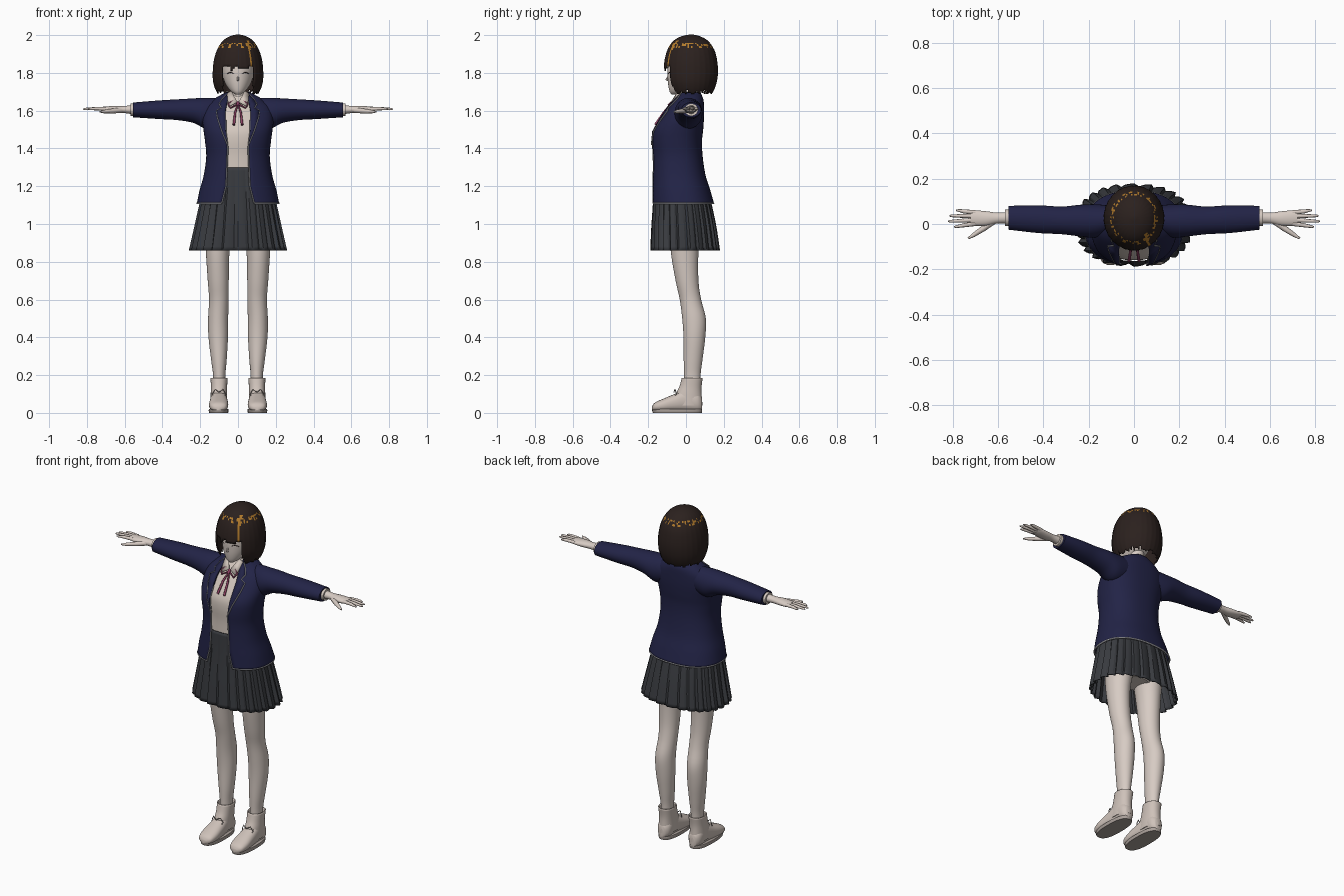
import bpy, bmesh, math, random
from mathutils import Vector

random.seed(4)
if "Cube" in bpy.data.objects:
    bpy.data.objects.remove(bpy.data.objects["Cube"])


def material(name, *rgb):
    m = bpy.data.materials.new(name)
    m.use_nodes = True
    m.diffuse_color = (*rgb, 1)
    m.node_tree.nodes["Principled BSDF"].inputs["Base Color"].default_value = (*rgb, 1)
    return m


SKIN = material("pale skin", .68, .6, .55)
SHIRT = material("cream shirt", .66, .58, .52)
NAVY = material("navy cloth", .016, .017, .062)
GREY = material("charcoal cloth", .042, .045, .052)
HAIR = material("dark brown hair", .024, .015, .013)
GOLD = material("amber highlight", .45, .2, .025)
ROSE = material("rose ribbon", .26, .05, .12)
TRIM = material("light grey trim", .36, .36, .38)
BOOT = material("beige leather", .62, .54, .49)
SOLE = material("taupe sole", .4, .35, .32)


def make(name, bm, mat, thick=0, angle=40):
    bmesh.ops.recalc_face_normals(bm, faces=bm.faces)
    me = bpy.data.meshes.new(name)
    bm.to_mesh(me)
    bm.free()
    me.materials.append(mat)
    ob = bpy.data.objects.new(name, me)
    bpy.context.collection.objects.link(ob)
    bpy.ops.object.select_all(action='DESELECT')
    ob.select_set(True)
    bpy.context.view_layer.objects.active = ob
    bpy.ops.object.shade_smooth_by_angle(angle=math.radians(angle))
    if thick:
        mod = ob.modifiers.new("thickness", 'SOLIDIFY')
        mod.thickness, mod.offset = thick, 0
    return ob


def smooth(rows, k=4):
    """Catmull-Rom refinement of cross-section rows."""
    out = []
    for i in range(len(rows) - 1):
        p = [rows[max(0, min(len(rows) - 1, i + d))] for d in (-1, 0, 1, 2)]
        for s in range(k):
            t = s / k
            out.append([b + .5 * t * (c - a + t * (2*a - 5*b + 4*c - d + t * (3 * (b - c) + d - a)))
                        for a, b, c, d in zip(*p)])
    return out + [list(rows[-1])]


def lerp(table, v):
    for a, b in zip(table, table[1:]):
        if v <= b[0]:
            f = max(0, (v - a[0]) / (b[0] - a[0]))
            return [p + (q - p) * f for p, q in zip(a, b)]
    return list(table[-1])


def sym(rows):
    """Expand (z, half width, back-most y, front-most y) to full extents."""
    return [(z, -w, w, y0, y1) for z, w, y0, y1 in rows]


def ring(row, n, axis, p, gap=0, scale=None):
    pos, a0, a1, b0, b1 = row
    ra, rb = (a1 - a0) / 2, (b1 - b0) / 2
    start = math.asin(min(1, (gap / ra) ** (1 / p))) if gap else 0
    pts = []
    for i in range(n + (1 if gap else 0)):
        t = start + (2 * math.pi - 2 * start) * i / n
        s, c = math.sin(t), math.cos(t)
        f = scale(i, pos) if scale else 1
        a = (a0 + a1) / 2 + ra * f * math.copysign(abs(s) ** p, s)
        b = (b0 + b1) / 2 - rb * f * math.copysign(abs(c) ** p, c)
        pts.append({'x': (pos, a, b), 'y': (a, pos, b), 'z': (a, b, pos)}[axis])
    return pts


def loft(name, rows, mat, axis='z', n=32, p=1, gap=None, scale=None, caps=(1, 1), thick=0, angle=40):
    bm = bmesh.new()
    loops = [[bm.verts.new(q) for q in ring(r, n, axis, p, gap(r[0]) if gap else 0, scale)]
             for r in smooth(rows)]
    for lo, hi in zip(loops, loops[1:]):
        for i in range(n):
            j = (i + 1) % len(lo)
            bm.faces.new((lo[i], lo[j], hi[j], hi[i]))
    for cap, loop in zip(caps, (loops[0], loops[-1])):
        if cap and not gap:
            bm.faces.new(loop)
    return make(name, bm, mat, thick, angle)


def tube(name, pts, radii, mat):
    cu = bpy.data.curves.new(name, 'CURVE')
    cu.dimensions, cu.bevel_depth, cu.bevel_resolution = '3D', 1, 2
    cu.use_fill_caps = True
    sp = cu.splines.new('POLY')
    sp.points.add(len(pts) - 1)
    for i, (point, q) in enumerate(zip(sp.points, pts)):
        point.co = (*q, 1)
        point.radius = radii[min(i, len(radii) - 1)]
    tmp = bpy.data.objects.new(name + " path", cu)
    bpy.context.collection.objects.link(tmp)
    bpy.context.view_layer.update()
    me = bpy.data.meshes.new_from_object(tmp.evaluated_get(bpy.context.evaluated_depsgraph_get()))
    bpy.data.objects.remove(tmp)
    bm = bmesh.new()
    bm.from_mesh(me)
    bpy.data.meshes.remove(me)
    return make(name, bm, mat, 0, 60)


def strip(name, left, right, mat, thick=.005):
    bm = bmesh.new()
    a, b = [[bm.verts.new(q) for q in side] for side in (left, right)]
    for i in range(len(a) - 1):
        bm.faces.new((a[i], b[i], b[i + 1], a[i + 1]))
    return make(name, bm, mat, thick)


# Jacket body, open down the front, with the shirt inside it
P = .85
jacket = sym([(1.11, .215, -.18, .145), (1.18, .2, -.178, .125), (1.26, .178, -.176, .1),
              (1.36, .165, -.175, .085), (1.44, .172, -.18, .082), (1.5, .18, -.172, .088),
              (1.56, .185, -.135, .092), (1.62, .17, -.092, .092), (1.655, .13, -.06, .09),
              (1.675, .1, -.045, .083), (1.695, .06, -.03, .075)])
opening = [(1.1, .088), (1.2, .063), (1.4, .054), (1.5, .066), (1.6, .066), (1.7, .045)]
fine_rows = smooth(jacket)


def gap_at(z):
    return lerp(opening, z)[1]


def front(x, z, lift=.004):
    """Point on the front of the jacket surface."""
    _, a0, a1, b0, b1 = lerp(fine_rows, z)
    u = min(1, abs(x) / a1)
    return (x, (b0 + b1) / 2 - (b1 - b0) / 2 * (1 - u ** (2 / P)) ** (P / 2) - lift, z)


loft("jacket_body", jacket, NAVY, n=48, p=P, gap=gap_at, thick=.006, angle=60)
loft("shirt", [(z, a + .02, b - .02, c + .02, d - .015) for z, a, b, c, d in jacket if z > 1.2],
     SHIRT, p=P, angle=60)
tube("jacket_hem_trim", ring(jacket[0], 48, 'z', P, gap_at(1.11)), [.005], TRIM)

# Pleated skirt
pleat = (1, .985, .965, .925)
loft("pleated_skirt", sym([(.86, .26, -.187, .178), (.98, .232, -.182, .16), (1.1, .205, -.174, .135),
                           (1.2, .178, -.169, .108), (1.3, .155, -.166, .085)]),
     GREY, n=104, p=P, caps=(0, 0), thick=.004, angle=15,
     scale=lambda i, z: 1 - (1 - pleat[i % 4]) * min(1, .25 + (1.3 - z) * 2))
loft("hips", sym([(.93, .1, -.07, .07), (1, .17, -.1, .1), (1.15, .16, -.11, .08)]), SKIN)

# Head, neck and face
loft("head", sym([(1.685, .012, -.075, -.04), (1.7, .035, -.086, 0), (1.73, .06, -.093, .06),
                  (1.77, .078, -.097, .1), (1.82, .088, -.098, .125), (1.88, .09, -.085, .125),
                  (1.93, .07, -.05, .1), (1.95, .03, -.01, .06)]), SKIN, angle=70)
loft("neck", sym([(1.6, .055, -.03, .07), (1.67, .04, -.025, .06), (1.75, .04, -.025, .065)]), SKIN)
tube("nose", [(0, -.09, 1.79), (0, -.104, 1.765), (0, -.09, 1.757)], [.003, .006, .004], SKIN)
tube("mouth", [(-.012, -.09, 1.735), (0, -.092, 1.734), (.012, -.09, 1.735)], [.0015], ROSE)

# Bobbed hair: full shell, trimmed to an uneven fringe and hem, then streaked
hair = loft("bobbed_hair", sym([(1.69, .105, -.08, .135), (1.72, .12, -.095, .15), (1.76, .13, -.11, .162),
                                (1.81, .131, -.115, .167), (1.86, .126, -.112, .163), (1.91, .113, -.1, .152),
                                (1.95, .092, -.08, .13), (1.975, .07, -.055, .105), (1.992, .04, -.02, .07),
                                (2, .008, .02, .036)]),
            HAIR, n=84, caps=(0, 1), thick=.006, angle=50,
            scale=lambda i, z: 1 - .012 * (i % 3 == 0))
hair.data.materials.append(GOLD)
bm = bmesh.new()
bm.from_mesh(hair.data)
fringe = [1.815 + random.random() * .025 for _ in range(84)]
hem = [1.69 + random.random() * .018 for _ in range(84)]
trimmed = []
for f in bm.faces:
    x, y, z = f.calc_center_median()
    col = int((math.atan2(x, -y + .026) / math.tau % 1) * 84) % 84
    if z < hem[col] or (y < 0 and abs(x) < .08 and z < fringe[col]):
        trimmed.append(f)
    band = 1.932 < z < 1.958 and random.random() < .35
    streak = y < 0 and 1.8 < z < 1.97 and abs(x - .075 + (z - 1.79) * .13) < .006
    f.material_index = int(band or streak)
bmesh.ops.delete(bm, geom=trimmed, context='FACES')
bm.to_mesh(hair.data)
bm.free()

# Neck ribbon
tube("ribbon_knot", [front(0, 1.645), front(0, 1.625)], [.008], ROSE)

for s, side in ((1, "left"), (-1, "right")):
    # Eye, collar, lapel and trim
    tube(side + "_eyelash", [(s * x, y, z) for x, y, z in
                             ((.022, -.094, 1.797), (.04, -.087, 1.803), (.058, -.074, 1.797))], [.002], HAIR)
    strip(side + "_shirt_collar", [(s * .004, -.078, 1.645), (s * .035, -.04, 1.705)],
          [(s * .05, -.092, 1.62), (s * .058, -.035, 1.69)], SHIRT)
    outline = [(.056, 1.42), (.085, 1.49), (.108, 1.56), (.115, 1.6), (.088, 1.615),
               (.1, 1.635), (.085, 1.66), (.06, 1.685)]
    outer = [front(s * x, z, .008) for x, z in outline]
    strip(side + "_lapel", [front(s * gap_at(z), z, .007) for x, z in outline], outer, NAVY)
    tube(side + "_lapel_trim", outer, [.0035], TRIM)
    tube(side + "_opening_trim", [front(s * gap_at(z), z, .001) for z in
                                  (1.11, 1.16, 1.2, 1.26, 1.32, 1.4, 1.46, 1.5, 1.55)], [.004], TRIM)
    # Ribbon loop and tail
    tube(side + "_ribbon_loop", [front(s * x, z) for x, z in
                                 ((0, 1.638), (.03, 1.65), (.052, 1.635), (.04, 1.615), (0, 1.635))], [.005], ROSE)
    tube(side + "_ribbon_tail", [front(s * x, z) for x, z in
                                 ((0, 1.635), (.015, 1.59), (.022, 1.525))], [.004, .006, .007], ROSE)

    # Sleeve, hand, fingers and thumb
    loft(side + "_sleeve", [(s * x, *r) for x, *r in (
        (.1, -.04, .08, 1.52, 1.668), (.17, -.06, .087, 1.505, 1.668), (.235, -.055, .085, 1.535, 1.665),
        (.32, -.045, .077, 1.55, 1.66), (.42, -.04, .082, 1.556, 1.654), (.555, -.025, .08, 1.565, 1.643))],
         NAVY, 'x', angle=60)
    loft(side + "_shirt_cuff", [(s * x, -.008, .064, 1.572, 1.638) for x in (.54, .57)], SHIRT, 'x', n=24)
    loft(side + "_hand", [(s * x, *r) for x, *r in (
        (.53, 0, .056, 1.577, 1.633), (.6, .003, .05, 1.587, 1.625), (.65, -.008, .056, 1.587, 1.625),
        (.7, -.008, .06, 1.592, 1.622), (.722, -.002, .056, 1.597, 1.62))], SKIN, 'x', n=24, angle=60)
    for name, y0, y1, tip in (("index", .001, -.012, .795), ("middle", .018, .012, .82),
                              ("ring", .035, .036, .815), ("little", .051, .06, .785)):
        tube(f"{side}_{name}_finger", [(s * .7, y0, 1.609), (s * .75, (y0 + y1) / 2, 1.611),
                                       (s * (tip - .01), y1, 1.609), (s * tip, y1, 1.608)],
             [.01, .009, .006, .003], SKIN)
    tube(side + "_thumb", [(s * .62, .012, 1.602), (s * .665, -.02, 1.598), (s * .71, -.05, 1.595),
                           (s * .732, -.064, 1.594)], [.014, .013, .009, .004], SKIN)

    # Leg
    def across(rows):
        return [(z, *sorted((s * a, s * b)), c, d) for z, a, b, c, d in rows]
    loft(side + "_leg", across([(.12, .067, .132, -.01, .077), (.2, .067, .132, -.01, .077),
                                (.28, .06, .142, -.012, .087), (.4, .053, .156, -.013, .102),
                                (.5, .052, .158, -.02, .105), (.6, .05, .153, -.033, .08),
                                (.7, .049, .16, -.055, .066), (.85, .045, .17, -.08, .066),
                                (1, .02, .18, -.09, .085)]), SKIN, angle=70)
    # Ankle boot
    loft(side + "_boot_foot", across([(-.18, .088, .118, .015, .033), (-.165, .062, .143, .01, .054),
                                      (-.12, .052, .153, .006, .075), (-.06, .054, .15, .006, .1),
                                      (0, .06, .145, .006, .125), (.06, .062, .142, .006, .11),
                                      (.085, .08, .125, .012, .08)]), BOOT, 'y', p=.85, angle=60)
    loft(side + "_boot_shaft", across([(.04, .06, .144, -.07, .085), (.1, .061, .142, -.05, .08),
                                       (.14, .06, .141, -.032, .08), (.185, .057, .143, -.02, .086)]),
         BOOT, p=.9, caps=(1, 0), thick=.005, angle=60)
    loft(side + "_boot_sole", across([(0, .052, .153, -.175, .084), (.012, .05, .155, -.179, .086),
                                      (.02, .051, .154, -.178, .085)]), SOLE, p=.8, angle=50)
    for k, dx in enumerate((-.03, .03)):
        tube(f"{side}_lace_{k}", [(s * .1, -.064, .11), (s * .1 + dx * .7, -.058, .125),
                                  (s * .1 + dx * 1.2, -.05, .1), (s * .1 + dx, -.06, .085)], [.0025], SOLE)
